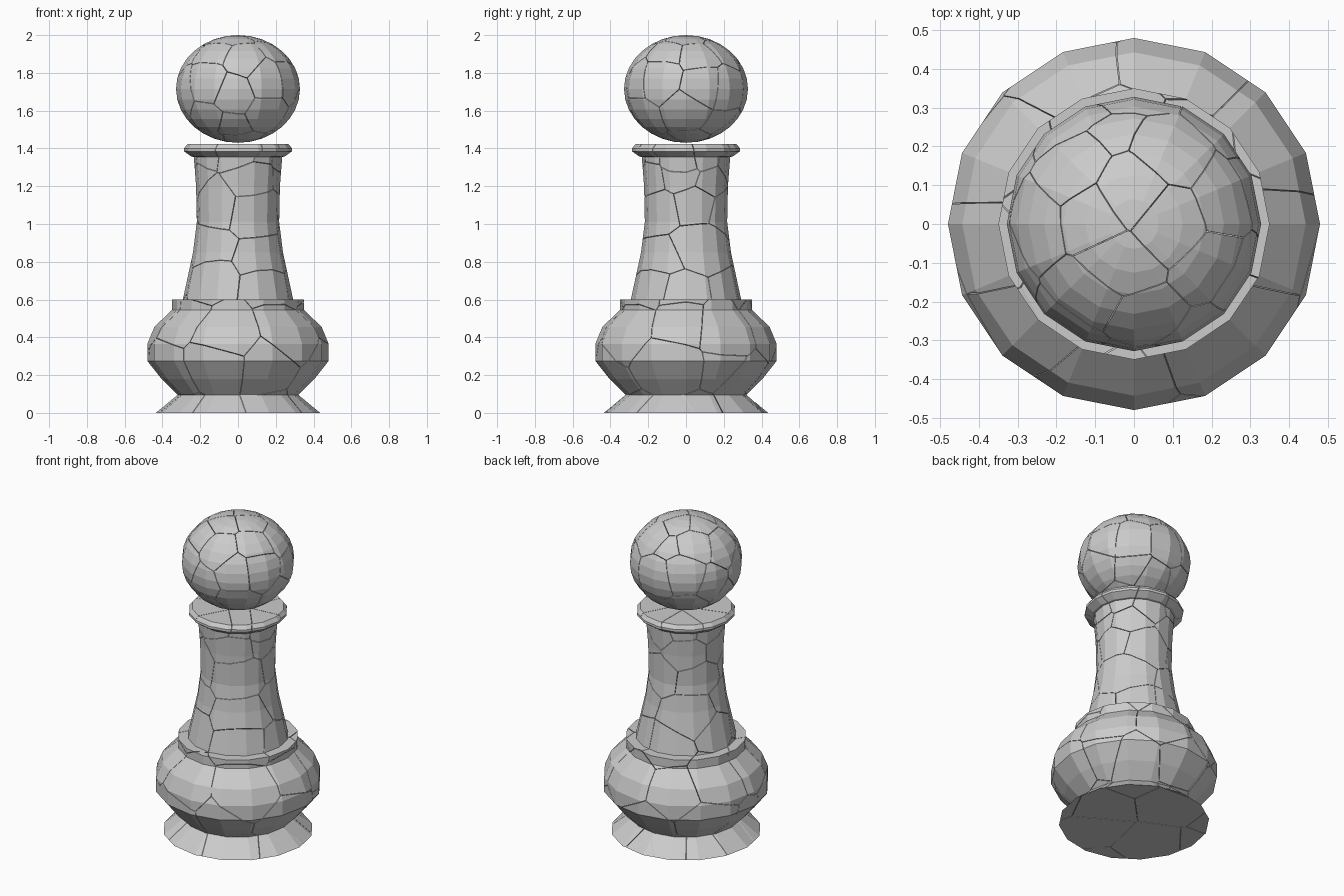
import bpy, bmesh, math, random
from mathutils import Vector

if "Cube" in bpy.data.objects:
    bpy.data.objects.remove(bpy.data.objects["Cube"])

random.seed(7)
SIDES = 16
GAP = 0.0012  # half width of the cracks


def lathe(profile):
    """Closed 16-sided solid of revolution; radius 0 marks a pole."""
    bm = bmesh.new()
    rings = []
    for r, z in profile:
        if r == 0:
            rings.append([bm.verts.new((0, 0, z))] * SIDES)
        else:
            rings.append([bm.verts.new((r * math.cos(2 * math.pi * i / SIDES),
                                        r * math.sin(2 * math.pi * i / SIDES), z))
                          for i in range(SIDES)])
    for a, b in zip(rings, rings[1:]):
        for i in range(SIDES):
            j = (i + 1) % SIDES
            bm.faces.new(list(dict.fromkeys((a[i], a[j], b[j], b[i]))))
    bmesh.ops.recalc_face_normals(bm, faces=bm.faces)
    return bm


def seeds(rings):
    """Jittered shard centres from (height, radius, count) rings."""
    pts = []
    for z, r, n in rings:
        start = random.uniform(0, 6.28)
        for i in range(n):
            a = start + 2 * math.pi * (i + random.uniform(-0.28, 0.28)) / n
            rr = r * random.uniform(0.75, 1.1)
            pts.append(Vector((rr * math.cos(a), rr * math.sin(a),
                               z + random.uniform(-0.05, 0.05))))
    return pts


def fracture(name, solid, pts):
    """Split a solid into Voronoi shards with capped cuts."""
    for k, p in enumerate(pts):
        bm = solid.copy()
        for q in sorted((q for q in pts if q is not p), key=lambda q: (q - p).length):
            n = (q - p).normalized()
            co = (p + q) / 2 - n * GAP
            if not bm.verts:
                break
            if all((v.co - co).dot(n) < 1e-6 for v in bm.verts):
                continue
            cut = bmesh.ops.bisect_plane(
                bm, geom=bm.verts[:] + bm.edges[:] + bm.faces[:], dist=1e-6,
                plane_co=co, plane_no=n, clear_outer=True)
            rim = [e for e in cut["geom_cut"]
                   if isinstance(e, bmesh.types.BMEdge) and e.is_boundary]
            if rim:
                bmesh.ops.triangle_fill(bm, edges=rim, use_dissolve=False,
                                        use_beauty=True, normal=n)
        if bm.faces:
            bmesh.ops.recalc_face_normals(bm, faces=bm.faces)
            me = bpy.data.meshes.new(f"{name}_{k + 1:02d}")
            bm.to_mesh(me)
            bpy.context.collection.objects.link(bpy.data.objects.new(me.name, me))
        bm.free()
    solid.free()


# Foot, bulbous base, collar, neck and upper collar
body = lathe([(0, 0), (0.435, 0), (0.32, 0.095), (0.405, 0.18), (0.48, 0.275),
              (0.48, 0.365), (0.443, 0.455), (0.35, 0.545), (0.35, 0.6),
              (0.292, 0.6), (0.238, 0.85), (0.218, 1.01), (0.222, 1.2),
              (0.234, 1.355), (0.247, 1.357), (0.286, 1.385), (0.286, 1.4),
              (0.268, 1.423), (0, 1.423)])
fracture("body_shard", body, seeds([
    (0.08, 0.22, 4), (0.24, 0.38, 9), (0.44, 0.36, 9), (0.64, 0.22, 6),
    (0.82, 0.15, 4), (1.08, 0.14, 5), (1.27, 0.17, 5), (1.40, 0.21, 8)]))

# Slightly flattened ball head
head = lathe([(0 if i in (0, 16) else 0.328 * math.sin(math.pi * i / 16),
               1.715 - 0.285 * math.cos(math.pi * i / 16)) for i in range(17)])
fracture("head_shard", head, seeds([
    (1.49, 0.10, 4), (1.58, 0.22, 8), (1.73, 0.26, 10), (1.86, 0.2, 8),
    (1.95, 0.08, 4)]))
